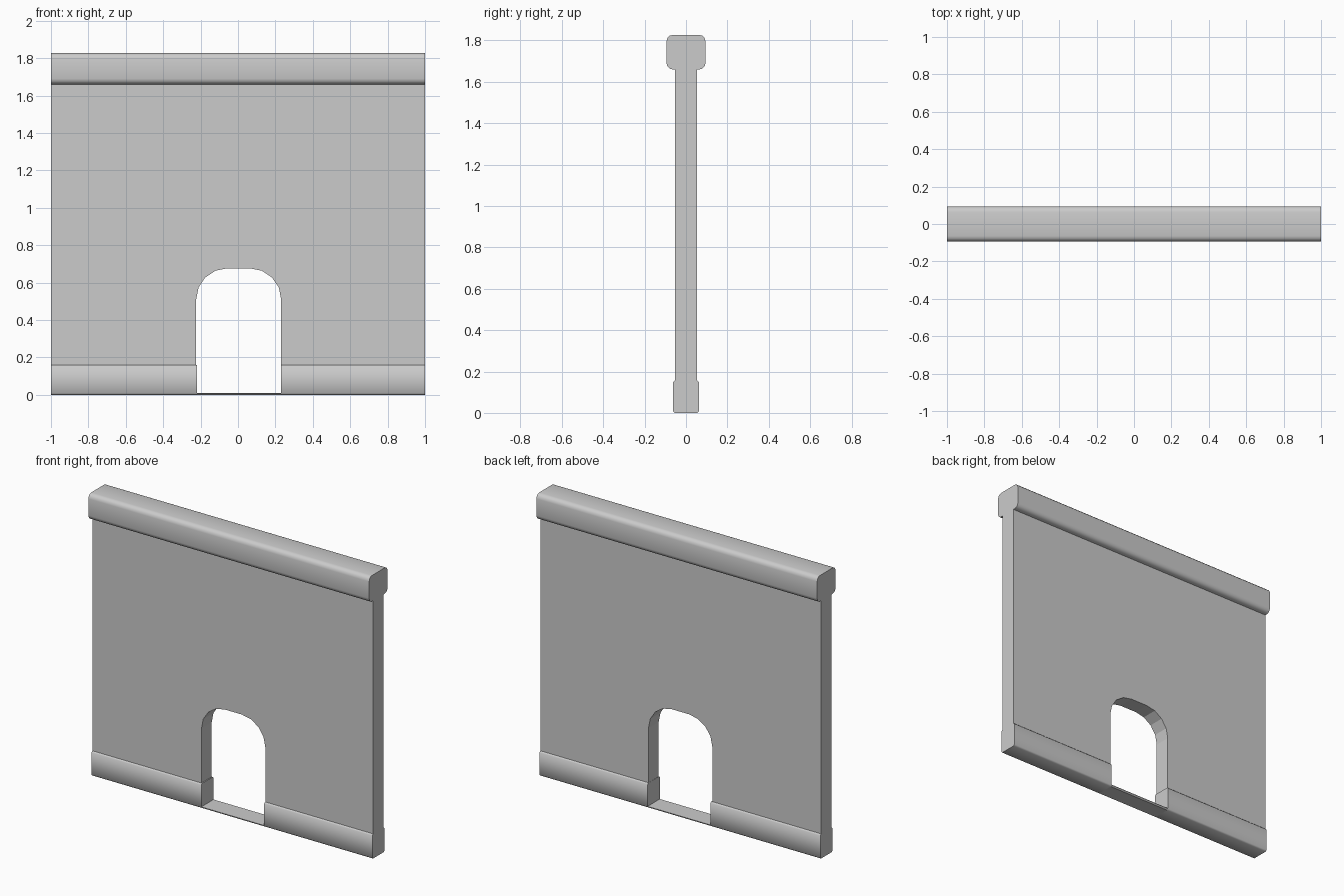
import bpy
import bmesh
from math import sin, cos, pi, radians

if "Cube" in bpy.data.objects:
    bpy.data.objects.remove(bpy.data.objects["Cube"])


def prism(name, pts, axis, a, b, smooth=True):
    """Extrude a closed outline along axis 'x' (pts are y,z) or 'y' (pts are x,z)."""
    place = (lambda p, t: (t, p[0], p[1])) if axis == 'x' else (lambda p, t: (p[0], t, p[1]))
    bm = bmesh.new()
    face = bm.faces.new([bm.verts.new(place(p, a)) for p in pts])
    ext = bmesh.ops.extrude_face_region(bm, geom=[face])
    moved = [g for g in ext["geom"] if isinstance(g, bmesh.types.BMVert)]
    bmesh.ops.translate(bm, verts=moved, vec=(b - a, 0, 0) if axis == 'x' else (0, b - a, 0))
    bmesh.ops.recalc_face_normals(bm, faces=bm.faces)
    mesh = bpy.data.meshes.new(name)
    bm.to_mesh(mesh)
    bm.free()
    obj = bpy.data.objects.new(name, mesh)
    bpy.context.collection.objects.link(obj)
    if smooth:
        bpy.ops.object.select_all(action='DESELECT')
        obj.select_set(True)
        bpy.context.view_layer.objects.active = obj
        bpy.ops.object.shade_smooth_by_angle(angle=radians(50))
    return obj


def rounded_rect(w, z0, z1, r, seg):
    """Rectangle outline of half width w with rounded corners."""
    corners = [(w - r, z1 - r), (r - w, z1 - r), (r - w, z0 + r), (w - r, z0 + r)]
    return [(cy + r * cos((i + k / seg) * pi / 2), cz + r * sin((i + k / seg) * pi / 2))
            for i, (cy, cz) in enumerate(corners) for k in range(seg + 1)]


BASE_TOP, CAP_BOTTOM, TOP = 0.158, 1.66, 1.827
LEFT, RIGHT, ARCH_TOP, R = -0.224, 0.231, 0.676, 0.167
SILL = 0.01

# Wall panel with a round-cornered doorway
arch = [(LEFT + R - R * cos(k * pi / 8), ARCH_TOP - R + R * sin(k * pi / 8)) for k in range(5)]
arch += [(RIGHT - R + R * sin(k * pi / 8), ARCH_TOP - R + R * cos(k * pi / 8)) for k in range(5)]
wall = [(-1, BASE_TOP), (LEFT, BASE_TOP)] + arch + [
    (RIGHT, BASE_TOP), (1, BASE_TOP), (1, CAP_BOTTOM), (-1, CAP_BOTTOM)]
prism("wall_panel", wall, 'y', -0.052, 0.052, smooth=False)

# Rounded coping along the top
prism("top_coping", rounded_rect(0.094, CAP_BOTTOM, TOP, 0.03, 3), 'x', -1, 1)

# Skirting on both sides of the doorway
skirting = rounded_rect(0.062, 0, BASE_TOP, 0.008, 1)
prism("skirting_left", skirting, 'x', -1, -0.218)
prism("skirting_right", skirting, 'x', 0.23, 1)

# Thin door sill
sill = [(-0.054, 0), (0.054, 0), (0.062, 0.008), (0.062, SILL), (-0.062, SILL), (-0.062, 0.008)]
prism("door_sill", sill, 'x', -0.218, 0.23, smooth=False)
